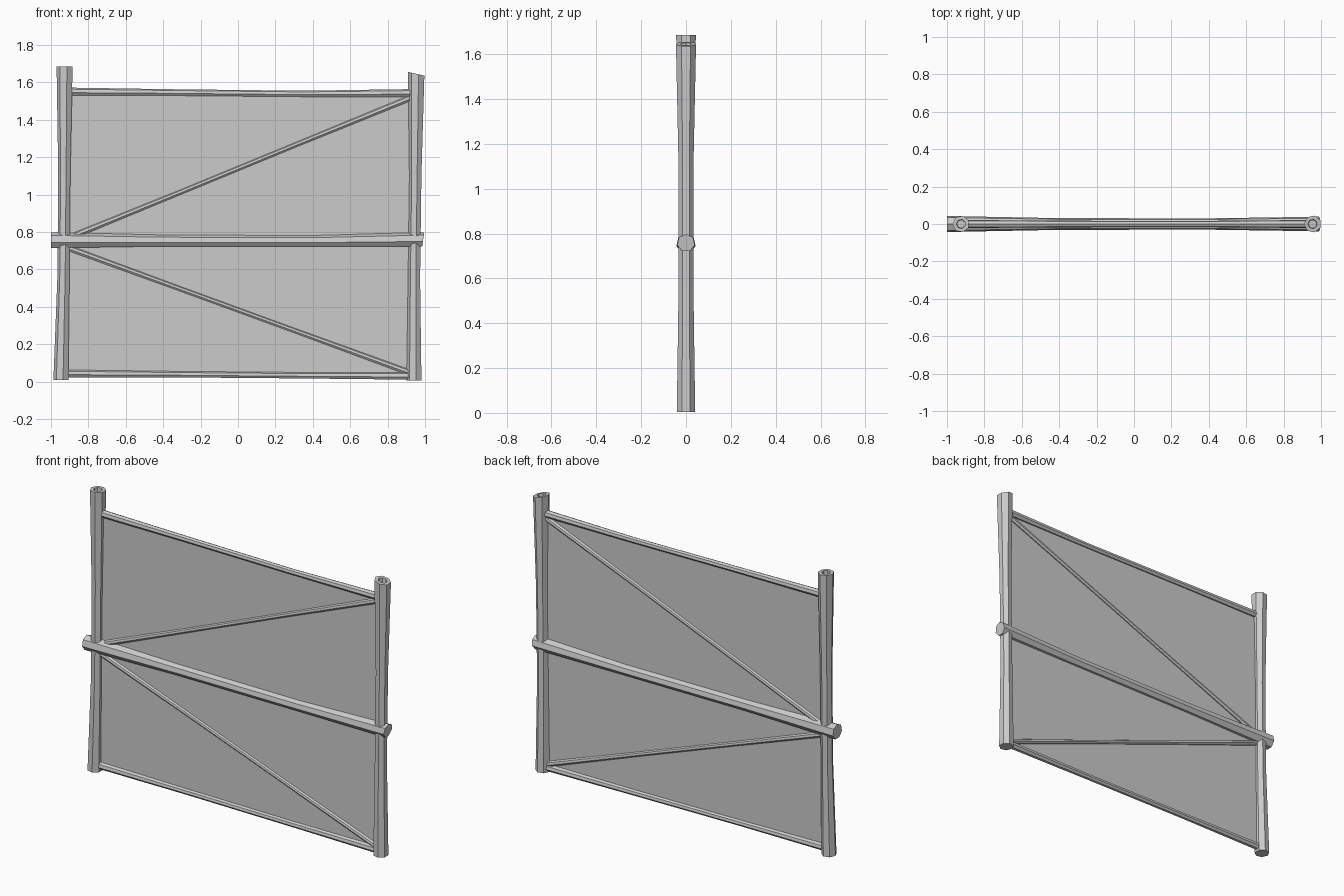
import bpy, bmesh, math
from mathutils import Vector, Matrix

if "Cube" in bpy.data.objects:
    bpy.data.objects.remove(bpy.data.objects["Cube"])

SIDES = 7


def pole(name, points, tilt=0.0, hollow=False):
    """Seven-sided pole through (x, z, radius) points; tilt slants the last end."""
    bm = bmesh.new()
    first, last = points[0], points[-1]
    d = Vector((last[0] - first[0], 0, last[1] - first[1])).normalized()
    v = Vector((0, 1, 0))
    u = v.cross(d)

    def ring(x, z, r, slope=0.0):
        verts = []
        for i in range(SIDES):
            a = math.pi + 2 * math.pi * i / SIDES
            off = u * math.cos(a) * r + v * math.sin(a) * r
            off += d * (slope * math.cos(a) * r)
            verts.append(bm.verts.new(Vector((x, 0, z)) + off))
        return verts

    rings = [ring(*p) for p in points[:-1]] + [ring(*last, tilt)]
    # Hollow cane end: rim plus a shallow recess
    if hollow:
        rings.append(ring(last[0], last[1], last[2] * 0.55, tilt))
        rings.append(ring(last[0], last[1] - 0.025, last[2] * 0.5, tilt))
    for a, b in zip(rings, rings[1:]):
        for i in range(SIDES):
            j = (i + 1) % SIDES
            bm.faces.new((a[i], a[j], b[j], b[i]))
    bm.faces.new(rings[0][::-1])
    bm.faces.new(rings[-1])
    bmesh.ops.recalc_face_normals(bm, faces=bm.faces)
    return finish(name, bm)


def finish(name, bm):
    mesh = bpy.data.meshes.new(name)
    bm.to_mesh(mesh)
    bm.free()
    ob = bpy.data.objects.new(name, mesh)
    bpy.context.collection.objects.link(ob)
    return ob


# Upright posts, pinched in the middle
pole("left_post", [(-0.945, 0.008, 0.042), (-0.932, 0.55, 0.034),
                   (-0.927, 1.1, 0.034), (-0.925, 1.685, 0.045)], hollow=True)
pole("right_post", [(0.943, 0.005, 0.042), (0.943, 0.55, 0.034),
                    (0.950, 1.1, 0.034), (0.955, 1.645, 0.046)],
     tilt=-0.22, hollow=True)

# Main cross beam
pole("middle_beam", [(-1.0, 0.754, 0.044), (-0.4, 0.752, 0.032),
                     (0.4, 0.75, 0.031), (0.99, 0.758, 0.040)], tilt=-0.15)

# Thin top and bottom rails
pole("top_rail", [(-0.93, 1.55, 0.022), (-0.35, 1.545, 0.018),
                  (0.35, 1.538, 0.017), (0.95, 1.542, 0.022)])
pole("bottom_rail", [(-0.94, 0.042, 0.021), (-0.35, 0.038, 0.017),
                     (0.35, 0.032, 0.017), (0.94, 0.029, 0.021)])

# Diagonal braces
pole("upper_brace", [(-0.92, 0.762, 0.016), (-0.3, 1.015, 0.013),
                     (0.3, 1.262, 0.013), (0.945, 1.525, 0.016)])
pole("lower_brace", [(-0.93, 0.722, 0.016), (-0.3, 0.492, 0.013),
                     (0.3, 0.273, 0.013), (0.935, 0.041, 0.016)])

# Thin sheet stretched over the frame
bm = bmesh.new()
corners = [(-0.94, 0.042), (0.94, 0.029), (0.95, 1.542), (-0.925, 1.55)]
bm.faces.new([bm.verts.new((x, 0, z)) for x, z in corners])
finish("panel", bm)
